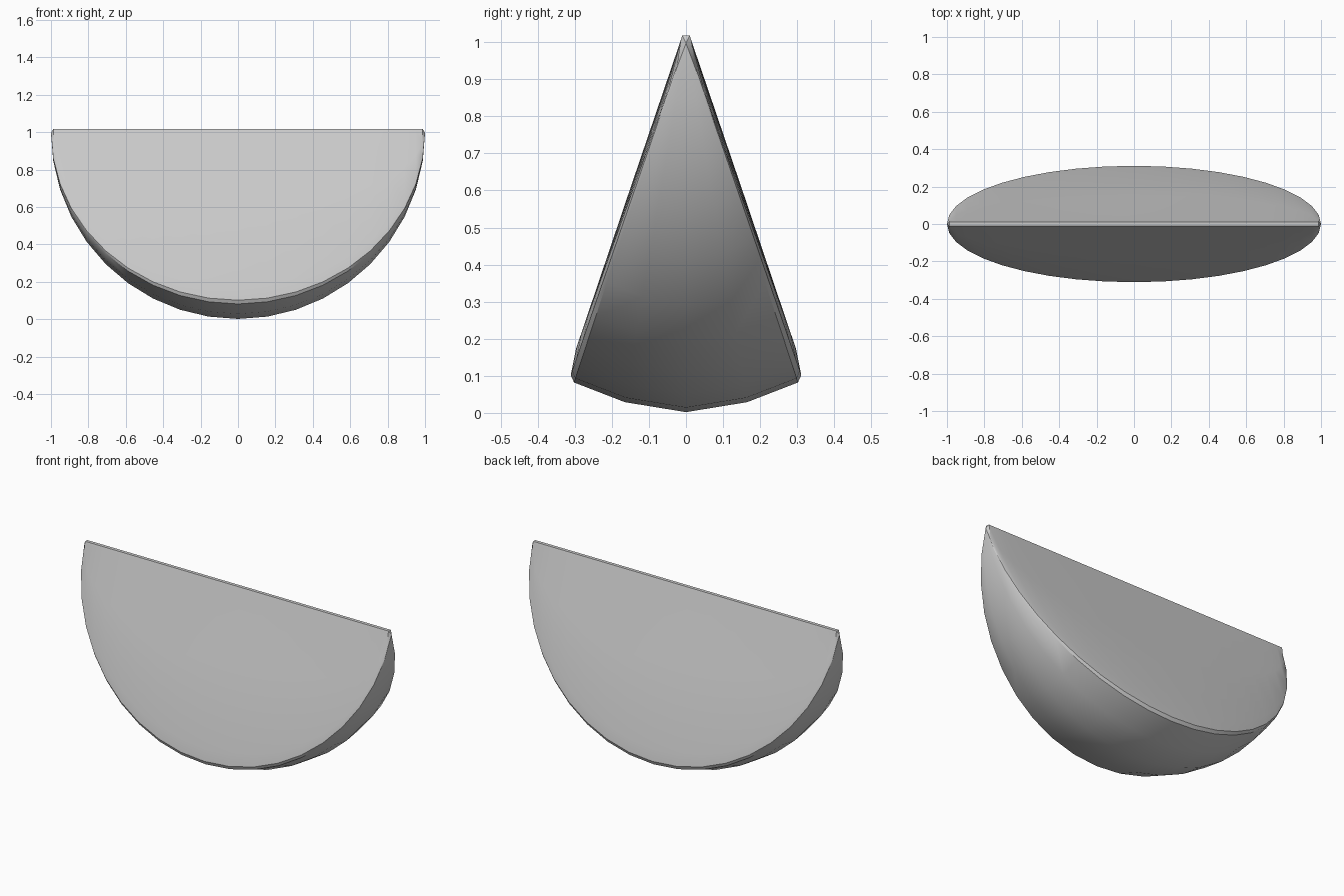
import bpy, bmesh, math

if "Cube" in bpy.data.objects:
    bpy.data.objects.remove(bpy.data.objects["Cube"])

# half cross-section of the wedge at its middle (y, z relative to the straight edge)
HALF = [(0.165, -0.973), (0.302, -0.92), (0.311, -0.9), (0.297, -0.83), (0.155, -0.41)]
N = 20
AXIS_Z = 1.002

bm = bmesh.new()


def section(t):
    """One closed ring across the wedge, shrinking towards the pointed ends."""
    s = math.sin(t)
    k = min(1.0, s * 6.5)
    right = [(y * s, z * s) for y, z in HALF]
    right.append((0.014 * k, 0.004 * k))
    right.append((0.010 * k, 0.016 * k))
    left = [(-y, z) for y, z in reversed(right)]
    pts = [(0, -s)] + right + left
    return [bm.verts.new((-math.cos(t), y, AXIS_Z + z)) for y, z in pts]


# skin the rings and close the tips
rings = [section(math.pi * i / N) for i in range(1, N)]
count = len(rings[0])
for a, b in zip(rings, rings[1:]):
    for i in range(count):
        j = (i + 1) % count
        bm.faces.new((a[i], a[j], b[j], b[i]))
for ring, x in ((rings[0], -1), (rings[-1], 1)):
    tip = bm.verts.new((x, 0, AXIS_Z - 0.005))
    for i in range(count):
        bm.faces.new((ring[i], ring[(i + 1) % count], tip))
bmesh.ops.recalc_face_normals(bm, faces=bm.faces)

mesh = bpy.data.meshes.new("fruit_wedge")
bm.to_mesh(mesh)
bm.free()
wedge = bpy.data.objects.new("fruit_wedge", mesh)
bpy.context.collection.objects.link(wedge)

# smooth rind, crisp rim
bpy.context.view_layer.objects.active = wedge
wedge.select_set(True)
bpy.ops.object.shade_smooth_by_angle(angle=math.radians(35))
